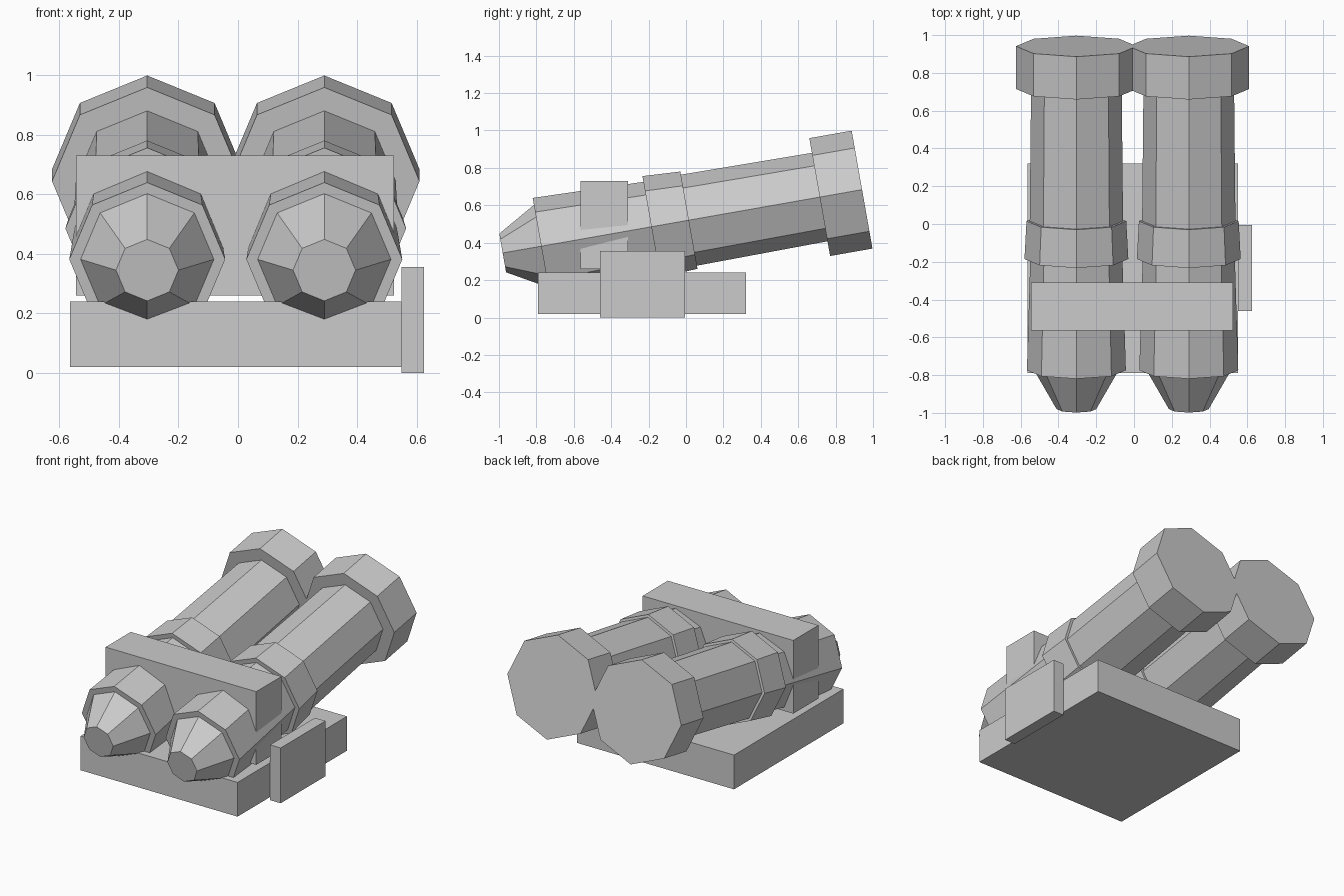
import bpy, bmesh, math
from mathutils import Matrix

if "Cube" in bpy.data.objects:
    bpy.data.objects.remove(bpy.data.objects["Cube"])

grey = bpy.data.materials.new("grey")
grey.diffuse_color = (0.6, 0.6, 0.6, 1)
grey.use_nodes = True
grey.node_tree.nodes["Principled BSDF"].inputs["Base Color"].default_value = grey.diffuse_color


def finish(name, bm):
    bmesh.ops.recalc_face_normals(bm, faces=bm.faces)
    mesh = bpy.data.meshes.new(name)
    bm.to_mesh(mesh)
    bm.free()
    mesh.materials.append(grey)
    obj = bpy.data.objects.new(name, mesh)
    bpy.context.collection.objects.link(obj)
    return obj


def box(name, x, y, z):
    bm = bmesh.new()
    bmesh.ops.create_cube(bm, size=1)
    for v in bm.verts:
        v.co = [a + (b - a) * (c + 0.5) for (a, b), c in zip((x, y, z), v.co)]
    return finish(name, bm)


def tube(name, profile, x):
    """Eight-sided lathe of (distance along axis, radius), tilted up to the back."""
    bm = bmesh.new()
    rings = []
    for s, r in profile:
        rings.append([bm.verts.new((r * math.sin(i * math.pi / 4), s,
                                    r * math.cos(i * math.pi / 4))) for i in range(8)])
    for a, b in zip(rings, rings[1:]):
        for i in range(8):
            j = (i + 1) % 8
            bm.faces.new((a[i], a[j], b[j], b[i]))
    bm.faces.new(rings[0])
    bm.faces.new(rings[-1])
    obj = finish(name, bm)
    obj.matrix_world = (Matrix.Translation((x, -0.98, 0.345))
                        @ Matrix.Rotation(math.radians(10), 4, 'X'))
    return obj


# Tapered nose, stepped front body, collar, rear body, wide end cap with inset face
profile = [(0, 0.105), (0.209, 0.224), (0.209, 0.262), (0.807, 0.244),
           (0.807, 0.275), (1.011, 0.264), (1.011, 0.247), (1.721, 0.24),
           (1.721, 0.32), (1.951, 0.32), (1.951, 0.205)]
for side, x in (("left", -0.305), ("right", 0.29)):
    tube(side + "_tube", profile, x)

# Mount
box("base_plate", (-0.565, 0.55), (-0.79, 0.32), (0.02, 0.24))
box("cross_clamp", (-0.545, 0.525), (-0.565, -0.31), (0.26, 0.73))
box("side_plate", (0.55, 0.625), (-0.46, -0.005), (0, 0.355))
